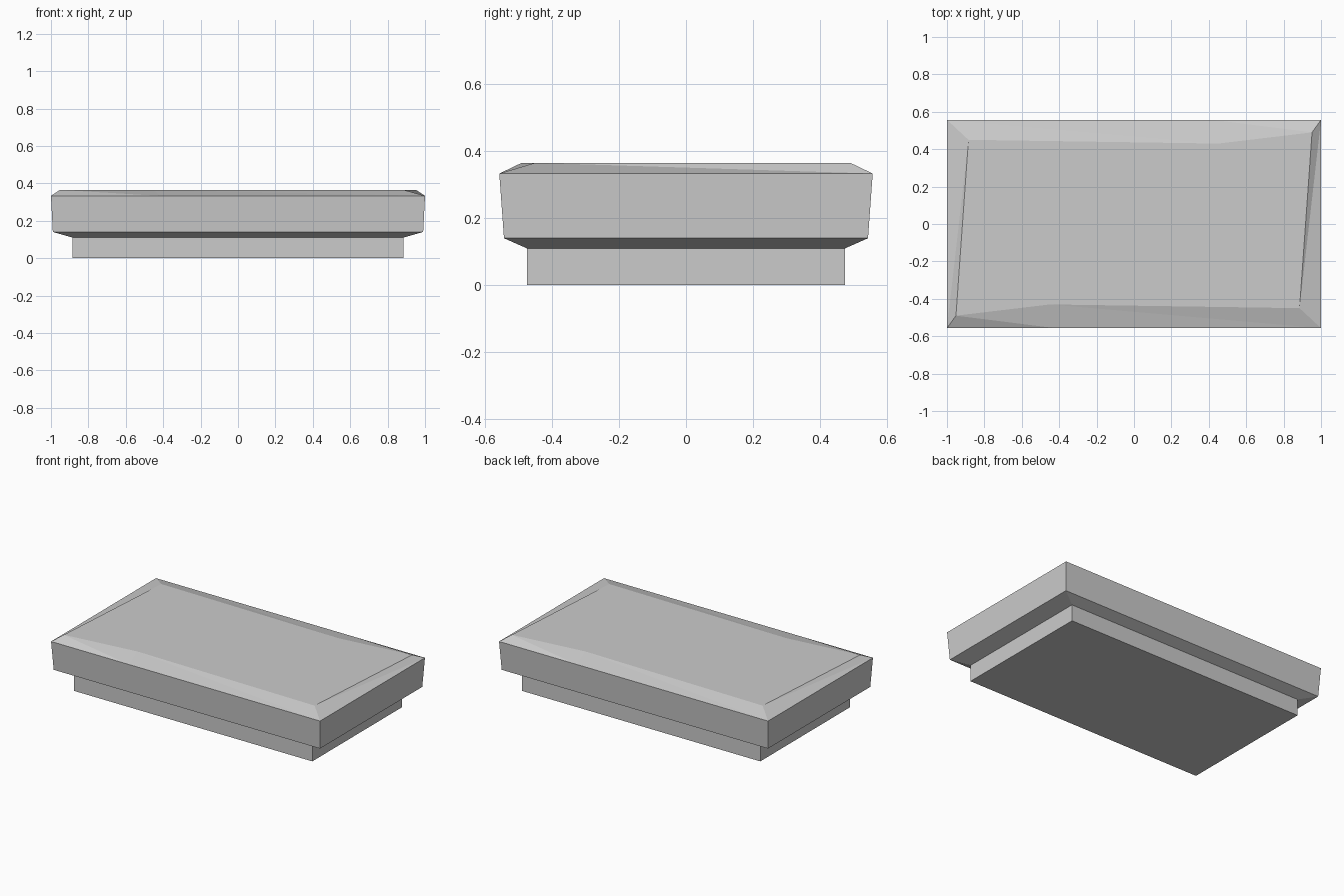
import bpy
import bmesh

cube = bpy.data.objects.get("Cube")
if cube:
    bpy.data.objects.remove(cube, do_unlink=True)

# One plain stone colour
GREY = (0.6, 0.6, 0.6, 1)
stone = bpy.data.materials.new("grey stone")
stone.use_nodes = True
stone.diffuse_color = GREY
stone.node_tree.nodes["Principled BSDF"].inputs["Base Color"].default_value = GREY


def both_ways(half):
    """Complete a ring from its first half by a half turn about z."""
    return half + [(-x, -y, z) for x, y, z in half]


def rectangle(x, y, z):
    return both_ways([(-x, -y, z), (x, -y, z)])


def make_part(name, build):
    bm = bmesh.new()
    build(bm)
    bmesh.ops.recalc_face_normals(bm, faces=bm.faces)
    mesh = bpy.data.meshes.new(name)
    bm.to_mesh(mesh)
    bm.free()
    mesh.materials.append(stone)
    obj = bpy.data.objects.new(name, mesh)
    bpy.context.collection.objects.link(obj)
    return obj


def add_ring(bm, points):
    return [bm.verts.new(p) for p in points]


def bridge(bm, low, high):
    n = len(low)
    for i in range(n):
        j = (i + 1) % n
        bm.faces.new((low[i], low[j], high[j], high[i]))


# Rectangular foot
def build_foot(bm):
    low = add_ring(bm, rectangle(0.885, 0.475, 0))
    high = add_ring(bm, rectangle(0.885, 0.475, 0.11))
    bm.faces.new(low)
    bm.faces.new(high)
    bridge(bm, low, high)


# Flared slab with an unevenly chipped top edge
def build_slab(bm):
    def ring(x, y, z):
        return both_ways([(-x, -y, z), (-0.42, -y, z), (x, -y, z)])

    under = add_ring(bm, ring(0.885, 0.475, 0.11))
    lower = add_ring(bm, ring(0.99, 0.543, 0.14))
    rim = add_ring(bm, ring(1.0, 0.557, 0.333))
    top = add_ring(bm, both_ways([(-0.952, -0.49, 0.365), (-0.45, -0.43, 0.365),
                                  (0.885, -0.45, 0.365)]))
    bm.faces.new(under)
    bridge(bm, under, lower)
    bridge(bm, lower, rim)
    bm.faces.new(top)
    # The chamfer is split into flat triangles
    for i in range(6):
        j = (i + 1) % 6
        bm.faces.new((rim[i], rim[j], top[i]))
        bm.faces.new((rim[j], top[j], top[i]))


make_part("foot", build_foot)
make_part("slab", build_slab)
